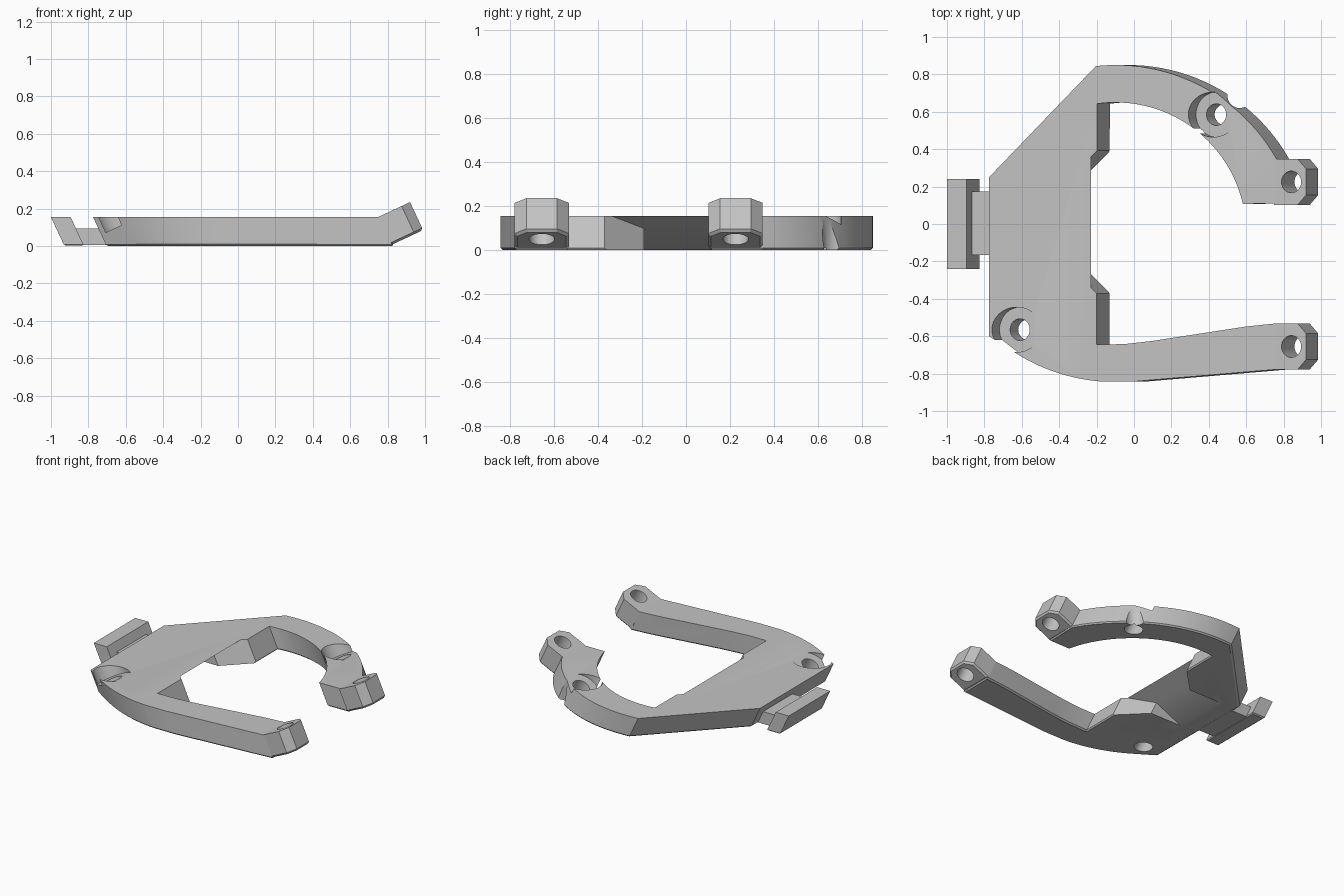
import bpy, bmesh, math
from mathutils import Vector, Matrix

TILT = math.radians(25)
K = math.tan(TILT)            # sideways drift of every wall per unit of height
TOP = 0.155                   # top surface of the plate
UP = Vector((-math.sin(TILT), 0, math.cos(TILT)))
ALONG = Vector((math.cos(TILT), 0, math.sin(TILT)))

if "Cube" in bpy.data.objects:
    bpy.data.objects.remove(bpy.data.objects["Cube"], do_unlink=True)

grey = bpy.data.materials.new("light_grey_plastic")
grey.use_nodes = True
colour = (0.55, 0.55, 0.55, 1)
grey.diffuse_color = colour
grey.node_tree.nodes["Principled BSDF"].inputs["Base Color"].default_value = colour


def finish(bm, name):
    bmesh.ops.recalc_face_normals(bm, faces=bm.faces)
    mesh = bpy.data.meshes.new(name)
    bm.to_mesh(mesh)
    bm.free()
    mesh.materials.append(grey)
    obj = bpy.data.objects.new(name, mesh)
    bpy.context.scene.collection.objects.link(obj)
    return obj


def prism(points, drop, chamfer=0):
    """Extrude a 3D outline along a vector, chamfering the far rim."""
    bm = bmesh.new()
    face = bm.faces.new([bm.verts.new(p) for p in points])
    ext = bmesh.ops.extrude_face_region(bm, geom=[face], use_keep_orig=True)["geom"]
    moved = [v for v in ext if isinstance(v, bmesh.types.BMVert)]
    bmesh.ops.translate(bm, verts=moved, vec=drop)
    bmesh.ops.recalc_face_normals(bm, faces=bm.faces)
    if chamfer:
        rim = [e for e in ext if isinstance(e, bmesh.types.BMEdge)]
        bmesh.ops.bevel(bm, geom=rim, offset=chamfer, segments=1, affect='EDGES')
    return bm


def slanted(outline, z_top, z_low, chamfer=0):
    """Prism whose walls lean; the outline is given at plate-top height."""
    pts = [(x + K * (TOP - z_top), y, z_top) for x, y in outline]
    return prism(pts, Vector((K, 0, -1)) * (z_top - z_low), chamfer)


def cylinder(centre, radius, low, high, axis=UP):
    """Cutter running from low to high along the axis through the centre."""
    bm = bmesh.new()
    bmesh.ops.create_cone(bm, cap_ends=True, segments=48, radius1=radius,
                          radius2=radius, depth=high - low)
    turn = axis.to_track_quat('Z', 'Y').to_matrix().to_4x4()
    place = Matrix.Translation(Vector(centre) + axis * (low + high) / 2)
    bmesh.ops.transform(bm, matrix=place @ turn, verts=bm.verts)
    return finish(bm, "cutter")


def cut(obj, cutter):
    cutter.hide_render = True
    mod = obj.modifiers.new("cut", 'BOOLEAN')
    mod.operation = 'DIFFERENCE'
    mod.solver = 'EXACT'
    mod.object = cutter
    bpy.context.view_layer.objects.active = obj
    bpy.ops.object.modifier_apply(modifier=mod.name)
    bpy.data.objects.remove(cutter, do_unlink=True)


def arc(cx, cy, r, start, end, steps=24):
    angles = [math.radians(start + (end - start) * i / steps) for i in range(steps + 1)]
    return [(cx + r * math.cos(a), cy + r * math.sin(a)) for a in angles]


# Plate with a curved arm and a straight arm
outline = [(-0.775, 0.25)]
outline += arc(-0.1, -0.14, 0.99, 96, 29.5)
outline += [(0.755, 0.11)]
outline += arc(-0.1, -0.05, 0.7, 13, 98)
outline += [(-0.2, -0.645), (-0.05, -0.642), (0.1, -0.625), (0.6, -0.548),
            (0.755, -0.532), (0.755, -0.778), (0, -0.842)]
outline += arc(-0.1, 0.15, 0.995, 266, 238, 10)
outline += [(-0.775, -0.6)]
plate = finish(slanted(outline, TOP, 0, 0.01), "plate")

# Sloped channel under the middle of the plate
channel = [(-0.1, 0.49), (-0.38, 0.21), (-0.7, 0.21),
           (-0.7, -0.19), (-0.38, -0.19), (-0.1, -0.47)]
bm = slanted(channel, 0.3, -0.05)
res = bmesh.ops.bisect_plane(bm, geom=bm.verts[:] + bm.edges[:] + bm.faces[:],
                             plane_co=(-0.23, 0, TOP), plane_no=UP, clear_outer=True)
rim = [e for e in bm.edges if e.is_boundary]
if rim:
    bmesh.ops.contextual_create(bm, geom=rim)
cut(plate, finish(bm, "cutter"))

# Tilted counterbored screw seats, and a relief beside the rear one
for x, y in ((0.44, 0.585), (-0.61, -0.565)):
    seat = (x, y, 0.118)
    cut(plate, cylinder(seat, 0.12, 0, 0.3))
    cut(plate, cylinder(seat, 0.058, -0.3, 0.1))
cut(plate, cylinder((0.565, 0.685, 0), 0.065, -0.1, 0.3, Vector((0, 0, 1))))

# Tilted end bosses with screw holes
corner = Vector((0.92, 0, 0.235))
half = 0.123
boss_shape = [(-0.19, -half), (-0.05, -half), (0, -0.07),
              (0, 0.07), (-0.05, half), (-0.19, half)]
for name, y in (("rear_boss", 0.225), ("front_boss", -0.655)):
    pts = [corner + ALONG * l + Vector((0, y + w, 0)) for l, w in boss_shape]
    boss = finish(prism(pts, UP * -0.165, 0.012), name)
    for part in (boss, plate):
        cut(part, cylinder((0.84, y, 0.2), 0.058, -0.3, 0.1))

# Side hook: low tab and leaning lug
tab = finish(slanted([(-0.93, -0.165), (-0.72, -0.165), (-0.72, 0.175), (-0.93, 0.175)],
                     0.095, 0.005), "hook_tab")
lug = finish(slanted([(-1, -0.24), (-0.895, -0.24), (-0.895, 0.24), (-1, 0.24)],
                     TOP, 0.002, 0.008), "hook_lug")

# Smooth curved walls, keep hard edges
for obj in list(bpy.context.scene.objects):
    if obj.type == 'MESH' and grey.name in obj.data.materials:
        bpy.ops.object.select_all(action='DESELECT')
        obj.select_set(True)
        bpy.context.view_layer.objects.active = obj
        bpy.ops.object.shade_smooth_by_angle(angle=math.radians(25))
